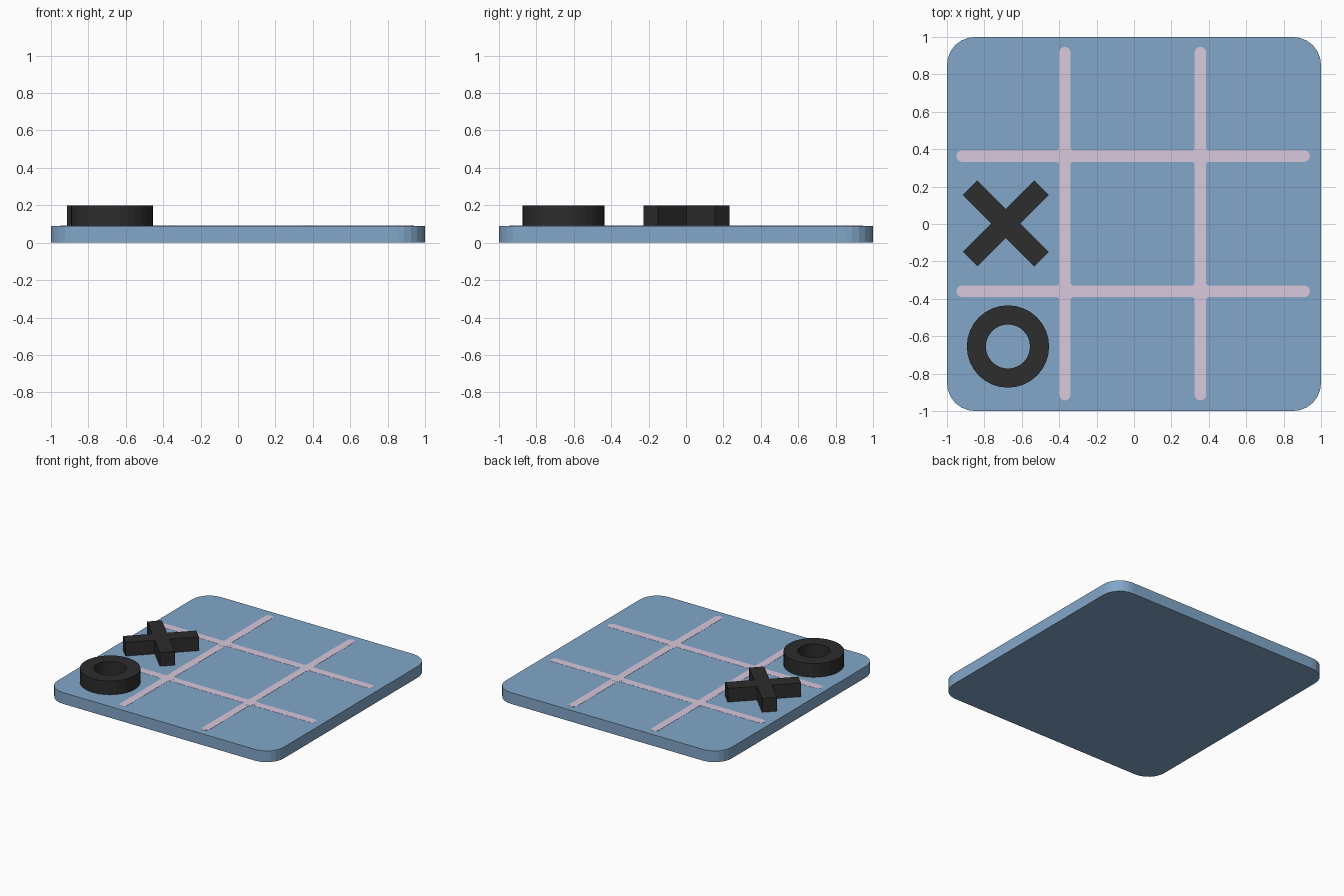
import bpy, bmesh
from math import pi, cos, sin, sqrt

if "Cube" in bpy.data.objects:
    bpy.data.objects.remove(bpy.data.objects["Cube"])


def material(name, rgb):
    m = bpy.data.materials.new(name)
    m.diffuse_color = (*rgb, 1)
    m.use_nodes = True
    m.node_tree.nodes["Principled BSDF"].inputs["Base Color"].default_value = m.diffuse_color
    return m


blue = material("board_blue", (0.223, 0.386, 0.584))
pink = material("line_pink", (0.686, 0.578, 0.716))
black = material("piece_black", (0.026, 0.026, 0.026))


def arc(cx, cy, r, a0, a1, n):
    return [(cx + r * cos(a0 + (a1 - a0) * i / n), cy + r * sin(a0 + (a1 - a0) * i / n))
            for i in range(n + 1)]


def finish(name, bm, mat):
    bmesh.ops.recalc_face_normals(bm, faces=bm.faces)
    me = bpy.data.meshes.new(name)
    bm.to_mesh(me)
    bm.free()
    me.materials.append(mat)
    ob = bpy.data.objects.new(name, me)
    bpy.context.collection.objects.link(ob)
    return ob


def prism(name, outline, z0, z1, mat):
    bm = bmesh.new()
    face = bm.faces.new([bm.verts.new((x, y, z0)) for x, y in outline])
    ext = bmesh.ops.extrude_face_region(bm, geom=[face], use_keep_orig=True)
    top = [v for v in ext["geom"] if isinstance(v, bmesh.types.BMVert)]
    bmesh.ops.translate(bm, verts=top, vec=(0, 0, z1 - z0))
    return finish(name, bm, mat)


TOP, PIECE_TOP = 0.09, 0.20

# Board with rounded corners
R = 0.15
corners = [(1, 1), (-1, 1), (-1, -1), (1, -1)]
outline = []
for k, (sx, sy) in enumerate(corners):
    outline += arc(sx * (1 - R), sy * (1 - R), R, k * pi / 2, (k + 1) * pi / 2, 6)
prism("board", outline, 0, TOP, blue)

# Inlaid grid lines with round ends, sitting a hair above the board
W, HALF = 0.031, 0.945
bar = arc(HALF - W, 0, W, -pi / 2, pi / 2, 8) + arc(W - HALF, 0, W, pi / 2, 3 * pi / 2, 8)
xs, ys = (-0.37, 0.355), (-0.36, 0.363)
for i, y in enumerate(ys):
    prism(f"row_line_{i + 1}", [(px - 0.004, py + y) for px, py in bar], 0.085, TOP + 0.0010, pink)
for i, x in enumerate(xs):
    prism(f"column_line_{i + 1}", [(-py + x, px + 0.002) for px, py in bar], 0.085, TOP + 0.0013, pink)
    # Thickened crossings
    for j, y in enumerate(ys):
        prism(f"crossing_{i + 1}_{j + 1}", arc(x, y, 0.051, 0, 2 * pi, 16)[:-1],
              0.085, TOP + 0.0016, pink)

# Cross piece: two diagonal arms as one twelve-sided outline
L, H = 0.27, 0.055
quarter = [(H, H), (H, L), (-H, L)]
outline = []
for k in range(4):
    a = k * pi / 2 + pi / 4
    outline += [(-0.685 + px * cos(a) - py * sin(a), 0.003 + px * sin(a) + py * cos(a))
                for px, py in quarter]
prism("cross_piece", outline, TOP, PIECE_TOP, black)

# Ring piece: rectangular section swept round
bm = bmesh.new()
N = 32
section = [(0.118, TOP), (0.22, TOP), (0.22, PIECE_TOP), (0.118, PIECE_TOP)]
rings = [[bm.verts.new((-0.674 + r * cos(2 * pi * i / N), -0.655 + r * sin(2 * pi * i / N), z))
          for r, z in section] for i in range(N)]
for i in range(N):
    a, b = rings[i], rings[(i + 1) % N]
    for k in range(4):
        m = (k + 1) % 4
        bm.faces.new((a[k], b[k], b[m], a[m]))
finish("ring_piece", bm, black)
